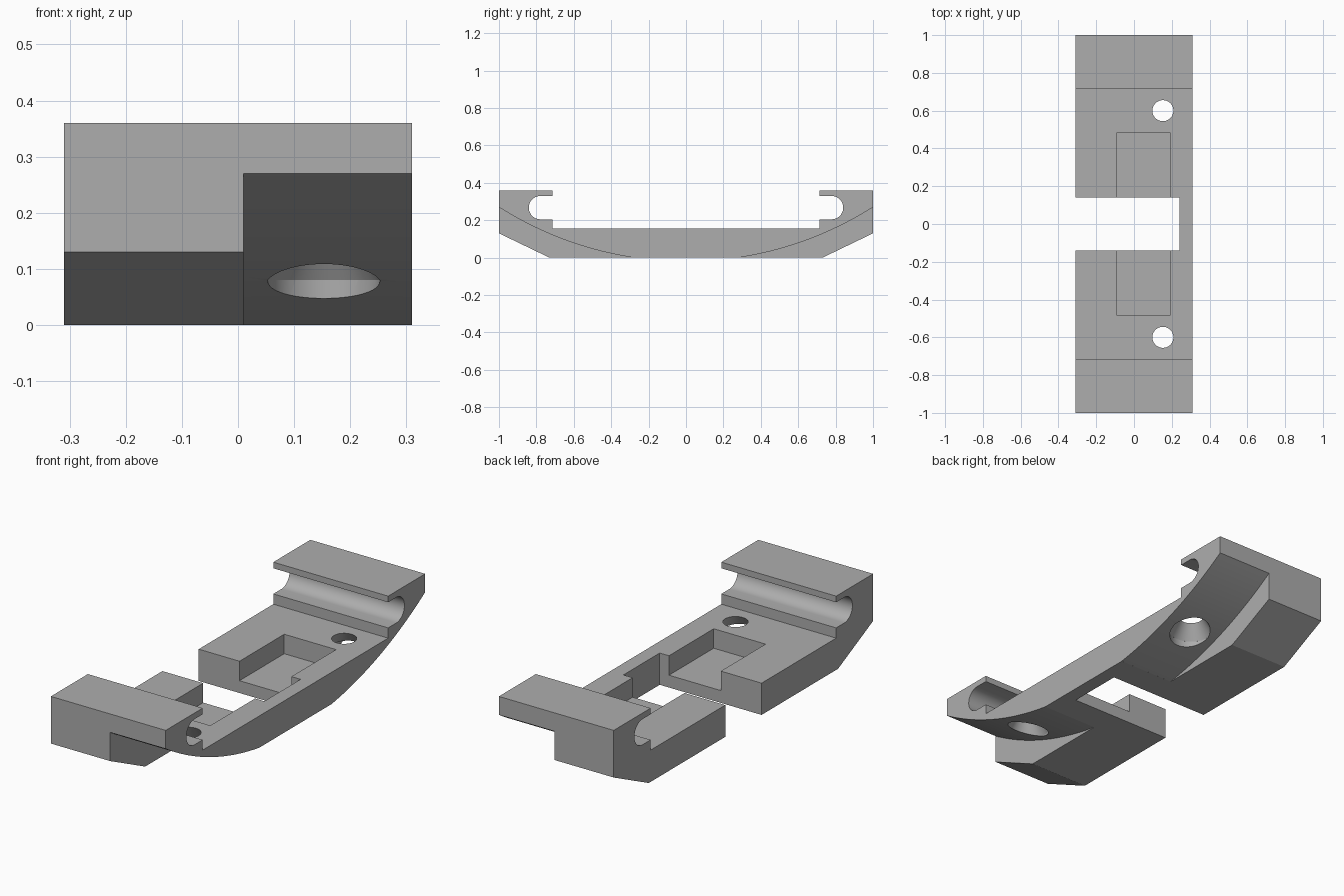
import bpy, bmesh
from math import sin, cos, pi, sqrt, radians

cube = bpy.data.objects.get("Cube")
if cube:
    bpy.data.objects.remove(cube, do_unlink=True)

grey = bpy.data.materials.new("grey plastic")
grey.use_nodes = True
grey.diffuse_color = (0.42, 0.42, 0.42, 1)
grey.node_tree.nodes["Principled BSDF"].inputs["Base Color"].default_value = (0.42, 0.42, 0.42, 1)


def extrude(name, profile, x0, x1):
    """Solid from a closed (y, z) profile swept along x."""
    bm = bmesh.new()
    face = bm.faces.new([bm.verts.new((x0, y, z)) for y, z in profile])
    swept = bmesh.ops.extrude_face_region(bm, geom=[face])["geom"]
    moved = [v for v in swept if isinstance(v, bmesh.types.BMVert)]
    bmesh.ops.translate(bm, verts=moved, vec=(x1 - x0, 0, 0))
    bmesh.ops.recalc_face_normals(bm, faces=bm.faces)
    mesh = bpy.data.meshes.new(name)
    bm.to_mesh(mesh)
    bm.free()
    mesh.materials.append(grey)
    obj = bpy.data.objects.new(name, mesh)
    bpy.context.collection.objects.link(obj)
    return obj


def box(name, x0, x1, y0, y1, z0, z1):
    return extrude(name, [(y0, z0), (y1, z0), (y1, z1), (y0, z1)], x0, x1)


def hole(name, y, z0, z1, r0, r1):
    bpy.ops.mesh.primitive_cone_add(vertices=48, radius1=r0, radius2=r1, depth=z1 - z0,
                                    location=(0.153, y, (z0 + z1) / 2))
    obj = bpy.context.object
    obj.name = name
    obj.data.materials.append(grey)
    return obj


# Body profile: chamfered bottom, round grooves under lips at both ends
half = [(0.73, 0), (1, 0.13), (1, 0.36), (0.715, 0.36), (0.715, 0.33)]
half += [(0.778 + 0.0625 * sin(pi * i / 20), 0.2675 + 0.0625 * cos(pi * i / 20)) for i in range(21)]
half += [(0.715, 0.205), (0.715, 0.155)]
body = extrude("clip_body", half + [(-y, z) for y, z in reversed(half)], -0.31, 0.31)

# Cutters: central slot, then pocket, arched underside and screw hole at each end
cutters = [box("slot_cutter", -0.5, 0.24, -0.14, 0.14, -0.1, 0.5)]
centre, radius = 1.842, 1.863
ys = [0.28 + 0.82 * i / 24 for i in range(25)]
arc = [(y, centre - sqrt(radius ** 2 - y ** 2)) for y in ys]
for side in (1, -1):
    cutters.append(box("pocket_cutter", -0.09, 0.19, side * 0.1, side * 0.485, 0.06, 0.3))
    under = [(side * y, z) for y, z in [(0.28, -0.1)] + arc + [(1.1, -0.1)]]
    cutters.append(extrude("arch_cutter", under, 0.01, 0.5))
    cutters.append(hole("screw_head_cutter", side * 0.6, -0.1, 0.08, 0.1, 0.1))
    cutters.append(hole("countersink_cutter", side * 0.6, 0.0799, 0.156, 0.1, 0.055))

for cutter in cutters:
    mod = body.modifiers.new(cutter.name, "BOOLEAN")
    mod.operation = "DIFFERENCE"
    mod.solver = "EXACT"
    mod.object = cutter
    cutter.hide_render = True

# Bake the cuts and drop the cutters
bpy.context.view_layer.update()
result = body.evaluated_get(bpy.context.evaluated_depsgraph_get())
baked = bpy.data.meshes.new_from_object(result)
body.modifiers.clear()
body.data = baked
for cutter in cutters:
    bpy.data.objects.remove(cutter, do_unlink=True)
baked.materials.clear()
baked.materials.append(grey)

bpy.ops.object.select_all(action="DESELECT")
body.select_set(True)
bpy.context.view_layer.objects.active = body
bpy.ops.object.shade_smooth_by_angle(angle=radians(20))
